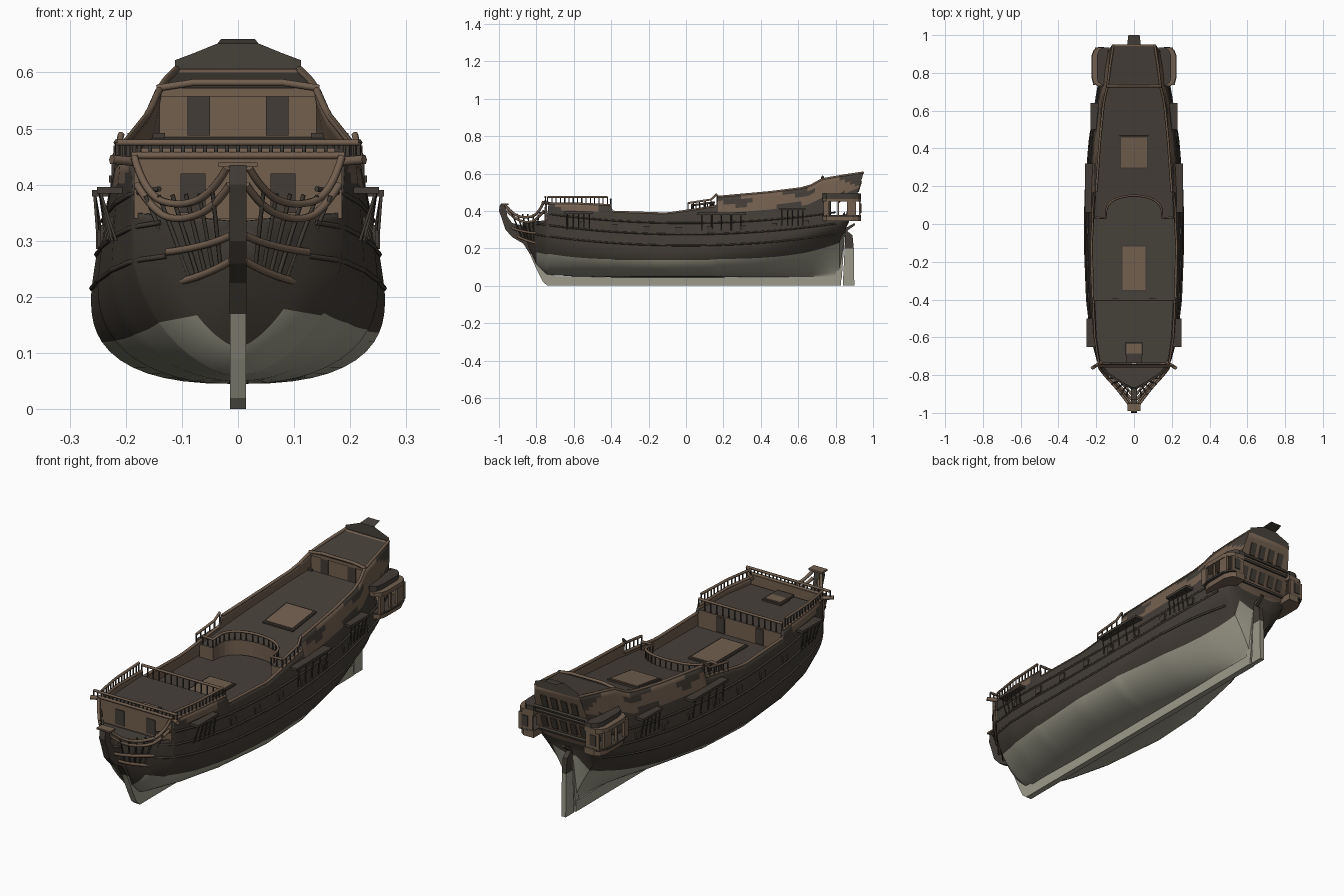
import bpy, bmesh, math
from mathutils import Vector

cube = bpy.data.objects.get("Cube")
if cube:
    bpy.data.objects.remove(cube, do_unlink=True)


def material(name, color):
    mat = bpy.data.materials.new(name)
    mat.use_nodes = True
    mat.diffuse_color = (*color, 1)
    mat.node_tree.nodes["Principled BSDF"].inputs["Base Color"].default_value = (*color, 1)
    return mat


DARK = material("dark hull timber", (.055, .046, .037))
DECK = material("deck timber", (.062, .052, .042))
BROWN = material("warm brown timber", (.17, .115, .078))
PALE = material("pale bottom paint", (.33, .32, .25))


def add_mesh(name, verts, faces, mats):
    mesh = bpy.data.meshes.new(name)
    mesh.from_pydata(verts, [], faces)
    for mat in mats:
        mesh.materials.append(mat)
    bm = bmesh.new()
    bm.from_mesh(mesh)
    bmesh.ops.recalc_face_normals(bm, faces=bm.faces)
    bm.to_mesh(mesh)
    bm.free()
    obj = bpy.data.objects.new(name, mesh)
    bpy.context.collection.objects.link(obj)
    return obj


def prism(name, outline, push, *mats):
    """Solid made by pushing a flat outline along a vector; tops get the first material."""
    n = len(outline)
    verts = [Vector(p) for p in outline]
    verts += [p + Vector(push) for p in verts]
    faces = [list(range(n)), list(range(n, 2 * n))]
    faces += [(i, (i + 1) % n, n + (i + 1) % n, n + i) for i in range(n)]
    obj = add_mesh(name, verts, faces, mats)
    if len(mats) > 1:
        for poly in obj.data.polygons:
            poly.material_index = 0 if poly.normal.z > .5 else 1
    return obj


def plate(name, outline_yz, half_width, mat):
    return prism(name, [(-half_width, y, z) for y, z in outline_yz], (2 * half_width, 0, 0), mat)


def box(name, center, size, mat, tilt=0):
    sx, sy, sz = (s / 2 for s in size)
    obj = prism(name, [(-sx, -sy, -sz), (sx, -sy, -sz), (sx, sy, -sz), (-sx, sy, -sz)], (0, 0, 2 * sz), mat)
    obj.location = center
    obj.rotation_euler.x = tilt
    return obj


def tubes(name, paths, radius, mat, smooth=False):
    curve = bpy.data.curves.new(name, "CURVE")
    curve.dimensions = "3D"
    curve.bevel_depth = radius
    curve.bevel_resolution = 1
    curve.use_fill_caps = True
    curve.materials.append(mat)
    for path in paths:
        spline = curve.splines.new("NURBS" if smooth else "POLY")
        spline.points.add(len(path) - 1)
        for point, co in zip(spline.points, path):
            point.co = (*co, 1)
        if smooth:
            spline.order_u = 3
            spline.use_endpoint_u = True
    obj = bpy.data.objects.new(name, curve)
    bpy.context.collection.objects.link(obj)
    return obj


def railing(name, path, height, gap=.03):
    """Handrail above a path, carried by evenly spaced posts."""
    up = Vector((0, 0, height))
    path = [Vector(p) for p in path]
    posts = []
    for a, b in zip(path, path[1:]):
        count = max(1, round((b - a).length / gap))
        for i in range(count + 1):
            foot = a.lerp(b, i / count)
            posts.append([foot, foot + up])
    tubes(name + "_posts", posts, .0035, DARK)
    tubes(name + "_handrail", [[p + up for p in path]], .006, BROWN)


# Hull stations: y, bottom z, half beam, beam z, top half width, top z, fullness
STATIONS = [
    (-.875, .3, .012, .325, .012, .335, 1), (-.85, .22, .06, .32, .06, .34, 1.2),
    (-.8, .11, .135, .31, .14, .345, 1.5), (-.745, .06, .185, .28, .185, .35, 1.7),
    (-.735, .058, .19, .28, .19, .44, 1.7), (-.6, .05, .225, .25, .21, .44, 2),
    (-.4, .045, .25, .22, .22, .43, 2.3), (-.39, .045, .25, .22, .225, .395, 2.3),
    (-.1, .045, .262, .2, .23, .385, 2.6), (.16, .045, .258, .21, .215, .425, 2.4),
    (.17, .045, .257, .21, .205, .475, 2.3), (.45, .045, .235, .24, .185, .5, 1.7),
    (.65, .045, .205, .28, .165, .525, 1.2), (.73, .045, .19, .3, .145, .57, 1),
    (.82, .05, .175, .33, .135, .585, .85), (.85, .27, .165, .35, .13, .59, 1.5),
    (.95, .34, .15, .38, .115, .605, 3)]


def station(y):
    for a, b in zip(STATIONS, STATIONS[1:]):
        if y <= b[0]:
            t = max(0, (y - a[0]) / (b[0] - a[0]))
            return [p + (q - p) * t for p, q in zip(a, b)][1:]
    return STATIONS[-1][1:]


def half(y, z):
    low, beam, beam_z, top, top_z, full = station(y)
    if z < beam_z:
        u = min(1, (beam_z - z) / (beam_z - low))
        return max(.006, beam * (1 - u ** full) ** (1 / full))
    return beam + (top - beam) * min(1, (z - beam_z) / (top_z - beam_z)) ** 1.3


def build_hull():
    ys = [STATIONS[0][0]]
    for a, b in zip(STATIONS, STATIONS[1:]):
        count = max(1, int((b[0] - a[0]) / .03))
        ys += [a[0] + (b[0] - a[0]) * (i + 1) / count for i in range(count)]
    verts, faces, kinds = [], [], []
    under, over = 8, 16
    rows = under + over + 1
    for y in ys:
        low, top_z = station(y)[0], station(y)[4]
        water = max(low + .004, .12 + .15 * abs(y + .05) ** 4)
        zs = [low + (water - low) * (i / under) ** 2 for i in range(under)]
        zs += [water + (top_z - water) * i / over for i in range(over + 1)]
        rake = max(0, y - .85) * 3
        ring = [(half(y, z), y + rake * (z - .605), z) for z in zs]
        verts += [(-x, v, z) for x, v, z in reversed(ring)] + ring
    width = 2 * rows
    for i, y in enumerate(ys[:-1]):
        for j in range(width - 1):
            k = i * width + j
            quad = (k, k + 1, k + width + 1, k + width)
            mid = sum((Vector(verts[q]) for q in quad), Vector()) / 4
            if .77 < mid.y < .86 and .375 < mid.z < .45:
                continue  # open side lights of the great cabin
            level = abs(j - rows + .5) - .5
            top_z = station(y)[4]
            blotch = math.sin(19 * mid.y) + math.sin(60 * mid.z + 9 * mid.y)
            kind = 1
            if level <= under and station(y)[0] < .2:
                kind = 0
            elif mid.y > .17 and mid.z > top_z - .085 and blotch > -.6:
                kind = 2
            elif -.74 < mid.y < -.4 and mid.z > top_z - .045 and blotch > .2:
                kind = 2
            faces.append(quad)
            kinds.append(kind)
    faces.append(tuple(range(len(verts) - width, len(verts))))
    kinds.append(2)
    hull = add_mesh("hull", verts, faces, (PALE, DARK, BROWN))
    mesh = hull.data
    mesh.polygons.foreach_set("material_index", kinds)
    if max(mesh.polygons, key=lambda p: p.center.x).normal.x < 0:
        mesh.flip_normals()
    mesh.shade_smooth()
    mesh.set_sharp_from_angle(angle=.6)
    shell = hull.modifiers.new("planking", "SOLIDIFY")
    shell.thickness = .01
    shell.offset = -1
    shell.material_offset = 1


build_hull()


def deck(name, y0, y1, z0, z1, depth, arch=False):
    def height(y):
        return z0 + (z1 - z0) * (y - y0) / (y1 - y0)
    ys = [y0 + (y1 - y0) * i / 16 for i in range(17)]
    side = [(max(.004, half(y, height(y)) - .006), y, height(y)) for y in ys]
    outline = side + [(-x, y, z) for x, y, z in reversed(side)]
    if arch:
        for i in range(17):
            a = math.pi * (1 - i / 16)
            y = y0 + .12 * max(0, math.sin(a)) ** .6
            outline.append((.15 * math.cos(a), y, height(y)))
    prism(name, outline, (0, 0, -depth), DECK, BROWN)
    return outline[-17:]


# Decks
deck("beak_deck", -.865, -.74, .328, .33, .01)
deck("main_deck", -.735, .2, .33, .33, .01)
deck("fore_deck", -.735, -.4, .41, .41, .08)
arch_edge = deck("quarter_deck", .03, .74, .39, .485, .07, arch=True)
deck("poop_deck", .73, .94, .572, .6, .015)

# Bulkheads and doors
box("beak_bulkhead", (0, -.748, .395), (.37, .01, .11), BROWN)
box("poop_bulkhead", (0, .742, .525), (.28, .008, .09), BROWN)
for s in (-1, 1):
    box("poop_door", (s * .07, .737, .525), (.04, .006, .075), DARK)
    box("beak_door", (s * .08, -.754, .385), (.045, .006, .07), DARK)
    box("fore_deck_door", (s * .1, -.398, .37), (.04, .006, .07), DARK)
tubes("poop_front_rail", [[(-.145, .73, .572), (-.08, .73, .582), (.08, .73, .582), (.145, .73, .572)]], .007, BROWN)
tubes("beak_rail", [[(-.19, -.752, .452), (.19, -.752, .452)]], .007, BROWN)

# Hatches
for name, y, z, w, d, tilt in (("main_hatch", -.235, .335, .12, .23, 0),
                               ("quarter_hatch", .38, .442, .14, .16, .133),
                               ("fore_hatch", -.66, .416, .08, .05, 0)):
    box(name, (0, y, z), (w, d, .012), BROWN, tilt)
    box(name + "_coaming", (0, y, z - .004), (w + .016, d + .016, .012), DARK, tilt)
box("fore_scuttle", (0, -.71, .414), (.085, .05, .012), DARK)

# Keel, stem, sternpost and rudder
plate("keel", [(-.835, .17), (-.8, .09), (-.765, .02), (-.74, 0), (.83, 0), (.83, .05), (-.7, .05), (-.77, .17)], .014, PALE)
plate("stem", [(-.835, .17), (-.87, .225), (-.93, .26), (-.965, .3), (-.985, .36), (-1, .4), (-.995, .435),
               (-.965, .435), (-.955, .37), (-.93, .335), (-.87, .32), (-.77, .17)], .015, DARK)
plate("sternpost", [(.8, .03), (.832, .03), (.85, .28), (.82, .28)], .012, PALE)
plate("rudder", [(.838, 0), (.9, 0), (.897, .2), (.848, .2)], .011, PALE)
plate("rudder_head", [(.848, .2), (.897, .2), (.89, .27), (.852, .3)], .011, DARK)
plate("tiller", [(.85, .285), (.905, .325), (.9, .335), (.84, .3)], .008, DARK)
box("stem_cap", (0, -.97, .436), (.07, .04, .008), BROWN)

# Rails and bars of the head
upper = [(.02, -.965, .43), (.045, -.93, .385), (.1, -.86, .36), (.165, -.79, .38), (.185, -.76, .45)]
middle = [(.015, -.955, .4), (.04, -.92, .36), (.1, -.85, .335), (.15, -.8, .35), (.18, -.76, .4)]
lower = [(.012, -.93, .31), (.05, -.89, .29), (.125, -.8, .28)]
lowest = [(.012, -.9, .265), (.05, -.86, .24), (.11, -.785, .225)]
for s in (-1, 1):
    head = [[(s * x, y, z) for x, y, z in rail] for rail in (upper, middle, lower, lowest)]
    tubes("head_rails", head, .007, BROWN, smooth=True)
    bars = []
    for i in range(6):
        t = i / 5
        foot = Vector(head[3][0]).lerp(Vector(head[3][2]), .2 + .7 * t)
        top = Vector(head[0][1]).lerp(Vector(head[0][3]), t)
        bars.append([foot, top])
    tubes("head_bars", bars, .004, DARK)
    tubes("cathead", [[(s * .17, -.73, .44), (s * .225, -.765, .445)]], .009, BROWN)

# Gunwales, wales, channels and side railings
def along(s, y0, y1, rise, out=0, count=14):
    ys = [y0 + (y1 - y0) * i / count for i in range(count + 1)]
    return [(s * (half(y, rise(y)) + out), y, rise(y)) for y in ys]


def top_edge(y):
    return station(y)[4]


for s in (-1, 1):
    spans = ((-.735, -.4), (-.39, .16), (.17, .95))
    tubes("gunwale", [along(s, a, b, top_edge, -.005) for a, b in spans], .007, BROWN)
    tubes("wales", [along(s, -.8, .8, lambda y, h=h: h + .09 * y * y, 0, 40) for h in (.215, .275, .335)], .005, DARK)
    for y0, y1, z in ((-.65, -.5, .39), (.06, .32, .385), (.5, .64, .41)):
        x = half((y0 + y1) / 2, z)
        box("channel", (s * (x + .012), (y0 + y1) / 2, z), (.045, y1 - y0, .012), DARK)
        links = [y0 + (y1 - y0) * (i + .5) / 5 for i in range(5)]
        tubes("chainplates", [[(s * (x + .03), y, z), (s * (half(y, z - .09) + .003), y, z - .09)] for y in links], .003, DARK)
    for i in range(8):
        y = -.55 + i * .17
        z = .3 + .09 * y * y
        box("port_lid", (s * half(y, z), y, z), (.012, .035, .03), DARK)
    railing("fore_deck_side", along(s, -.74, -.42, lambda y: .437, -.003), .038)
    railing("quarter_deck_side", along(s, .01, .165, lambda y: top_edge(y) - .005, -.003, 5), .045)
railing("fore_deck_front", [(-.215, -.752, .45), (.215, -.752, .45)], .025, .02)
railing("fore_deck_back", [(-.215, -.402, .41), (.215, -.402, .41)], .05)
railing("quarter_deck_arch", [(-.205, .035, .39)] + arch_edge + [(.205, .035, .39)], .04)

# Quarter galleries with open lights
for s in (-1, 1):
    def bay(name, grow, z, tall, mat):
        pts = [(.13, .73), (.19, .73), (.215, .75), (.222, .78), (.222, .89), (.21, .92), (.19, .935), (.13, .935)]
        prism(name, [(s * (x + (grow if x > .18 else 0)), y, z) for x, y in pts], (0, 0, tall), mat)
    bay("gallery_base", -.008, .345, .03, BROWN)
    bay("gallery_sill", .004, .37, .008, DARK)
    bay("gallery_head", 0, .45, .02, BROWN)
    bay("gallery_roof", -.025, .47, .022, DARK)
    for y, w in ((.75, .03), (.815, .008), (.885, .05)):
        box("gallery_pillar", (s * .212, y, .414), (.012, w, .08), BROWN)
    box("gallery_end", (s * .172, .93, .41), (.07, .008, .08), BROWN)
    box("gallery_end_light", (s * .175, .936, .415), (.03, .004, .05), DARK)

# Stern windows and mouldings on the raked transom
RAKE = -.29
for z, count, gap, tall in ((.42, 5, .05, .055), (.53, 4, .052, .06)):
    for i in range(count):
        x = (i - (count - 1) / 2) * gap
        box("stern_window", (x, .952 + .3 * (z - .605), z), (.03, .006, tall), DARK, RAKE)
for z, w in ((.375, .3), (.47, .29), (.49, .28)):
    box("stern_moulding", (0, .955 + .3 * (z - .605), z), (w, .014, .01), DARK, RAKE)

# Taffrail crest
crest = [(.112, .95, .598), (.112, .95, .622), (.08, .95, .634), (.036, .95, .652)]
crest += [(-x, y, z) for x, y, z in reversed(crest)]
add_mesh("taffrail", crest, [range(len(crest))], (DECK,))
add_mesh("taffrail_lip", [(.036, .95, .652), (-.036, .95, .652), (-.03, 1, .66), (.03, 1, .66)], [range(4)], (DECK,))
